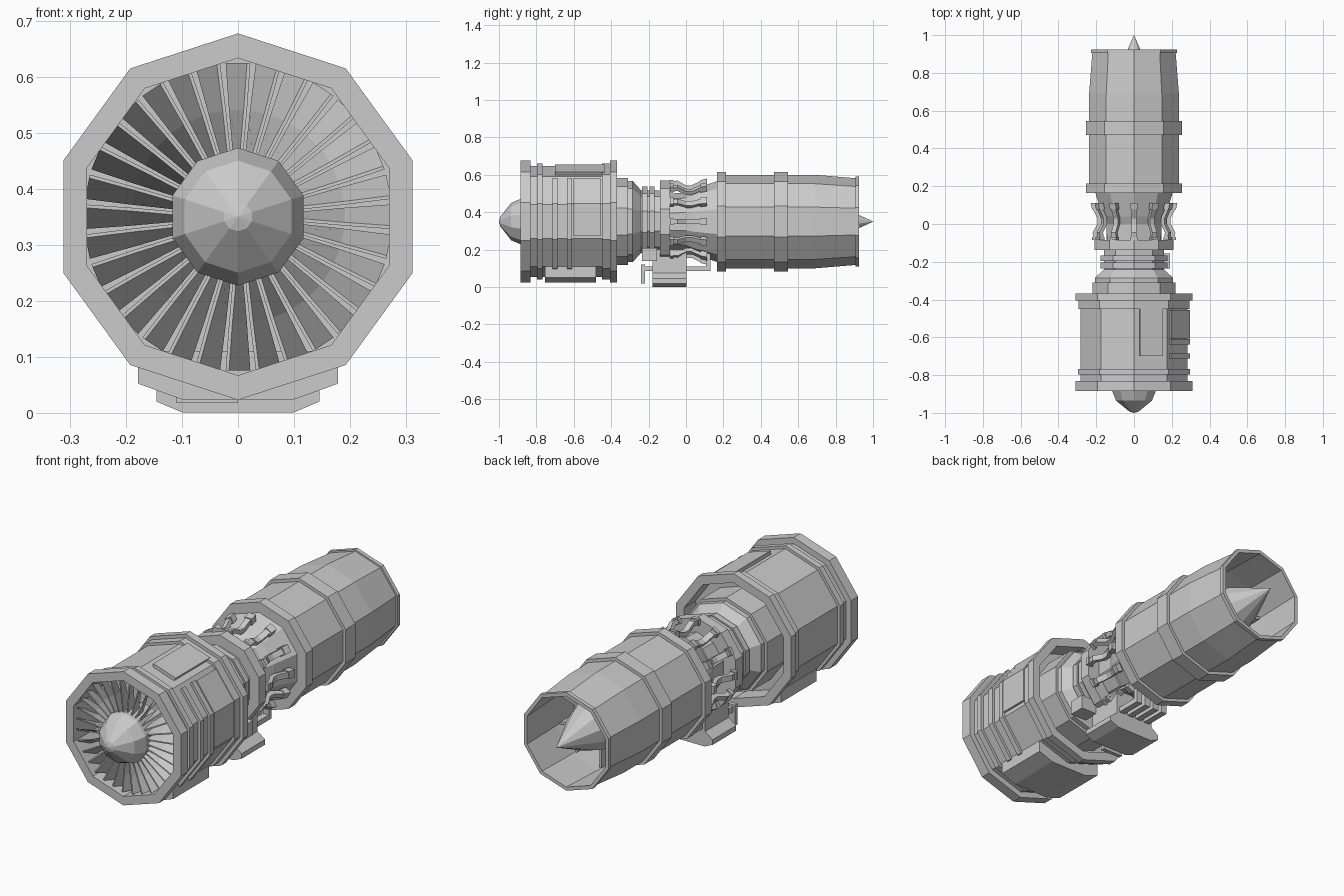
import bpy, bmesh
from math import sin, cos, radians, pi
from mathutils import Vector

if "Cube" in bpy.data.objects:
    bpy.data.objects.remove(bpy.data.objects["Cube"])

CZ = 0.35   # height of the engine axis


def polar(r, deg, y, side=0.0):
    """Point at radius r and angle deg round the axis, shifted sideways."""
    a = radians(deg)
    return Vector((r * cos(a) - side * sin(a), y, CZ + r * sin(a) + side * cos(a)))


def build(name, lofts):
    """Make one object from lofts; each loft is (rings, closed)."""
    bm = bmesh.new()
    for rings, closed in lofts:
        vs = [[bm.verts.new(p) for p in ring] for ring in rings]
        n, m = len(vs), len(vs[0])
        for i in range(n if closed else n - 1):
            a, b = vs[i], vs[(i + 1) % n]
            for j in range(m):
                k = (j + 1) % m
                bm.faces.new((a[j], a[k], b[k], b[j]))
        if not closed:
            bm.faces.new(vs[0])
            bm.faces.new(vs[-1][::-1])
    bmesh.ops.recalc_face_normals(bm, faces=bm.faces[:])
    me = bpy.data.meshes.new(name)
    bm.to_mesh(me)
    bm.free()
    ob = bpy.data.objects.new(name, me)
    bpy.context.collection.objects.link(ob)
    return ob


def turned(profile, closed=False, sides=10):
    return [[polar(r, 90 + 360 / sides * k, y) for k in range(sides)] for r, y in profile], closed


def box(x0, x1, y0, y1, z0, z1):
    return [[(x0, y, z0), (x1, y, z0), (x1, y, z1), (x0, y, z1)] for y in (y0, y1)], False


def prism(outline, y0, y1):
    return [[(x, y, z) for x, z in outline] for y in (y0, y1)], False


def arc_plate(a0, a1, r0, r1, y0, y1):
    """Plate that follows the ten-sided casing from angle a0 to a1."""
    angles = [a0] + [a for a in range(-90, 271, 36) if a0 < a < a1] + [a1]
    rings = []
    for a in angles:
        f = cos(pi / 10) / cos(radians((a - 90) % 36 - 18))
        rings.append([polar(r * f, a, y) for r, y in ((r0, y0), (r1, y0), (r1, y1), (r0, y1))])
    return rings, False


# Fan duct: hollow casing with end flanges and a full rib
build("fan_casing", [turned([
    (.327, -.885), (.327, -.832), (.297, -.832), (.297, -.797), (.311, -.797), (.311, -.768),
    (.297, -.768), (.297, -.45), (.31, -.45), (.31, -.406), (.327, -.406), (.327, -.368),
    (.283, -.368), (.283, -.885)], True)])
build("casing_ribs", [arc_plate(-62, 50, .29, .311, y, y + .027) for y in (-.713, -.637)])
build("top_hatch", [arc_plate(60, 84, .29, .315, -.70, -.435)])
build("side_hatch", [arc_plate(-14, 49, .29, .312, -.605, -.455)])
build("belly_box", [prism([(-.178, .11), (-.178, .052), (-.10, .024), (.10, .024),
                           (.178, .052), (.178, .11)], -.755, -.48)])

# Nose spinner and fan
build("spinner", [turned([(.001, -1), (.026, -.993), (.10, -.935), (.123, -.88), (.123, -.74)])])
blades = []
for k in range(32):
    rings = []
    for r, tang in ((.11, .006), (.19, .013), (.274, .019)):
        t = .003
        rings.append([polar(r, k * 11.25, y, s) for y, s in
                      ((-.865, -tang - t), (-.865, -tang + t), (-.79, tang + t), (-.79, tang - t))])
    blades.append((rings, False))
build("fan_blades", blades)
build("fan_back_wall", [turned([(.285, -.70), (.285, -.46)])])

# Compressor core, waist rings and cone behind them
build("core", [turned([
    (.232, -.50), (.232, -.31), (.217, -.31), (.217, -.285), (.167, -.24), (.167, -.235),
    (.187, -.235), (.187, -.205), (.167, -.205), (.167, -.195), (.187, -.195), (.187, -.168),
    (.167, -.168), (.167, -.138), (.22, -.138), (.22, -.085), (.15, -.085), (.155, 0),
    (.175, .04), (.22, .18)])])

# Twelve bent ducts with end flanges round the cone
path = [(.202, -.085), (.208, -.045), (.183, 0), (.183, .03), (.21, .085)]
ducts = []
for k in range(12):
    a = 30 * k

    def section(r, y, w, t):
        return [polar(r + dr, a, y, s) for dr, s in ((-t, -w), (t, -w), (t, w), (-t, w))]
    ducts.append(([section(r, y, .014, .011) for r, y in path], False))
    ducts.append(([section(r, y, .019, .016) for r, y in ((.206, .078), (.214, .112))], False))
    ducts.append(([section(.207, y, .019, .016) for y in (-.085, -.068)], False))
build("bypass_ducts", ducts)

# Rear jet pipe: hollow, with three bands
build("jet_pipe", [turned([
    (.20, .165), (.266, .165), (.266, .215), (.25, .215), (.25, .47), (.266, .47), (.266, .545),
    (.25, .545), (.25, .69), (.232, .905), (.24, .905), (.24, .925), (.222, .925),
    (.232, .69), (.232, .55), (.001, .55), (.001, .165)], True)])
build("exhaust_cone", [turned([(.15, .55), (.15, .62), (.10, .78), (.001, 1)])])
build("exhaust_struts", [([[polar(r, 90 + 36 * k, y, s) for y, s in
                            ((.57, -.006), (.57, .006), (.66, .006), (.66, -.006))]
                           for r in (.13, .23)], False) for k in range(10)])

# Gearbox and accessories below the waist
build("gearbox", [prism([(-.10, .001), (.10, .001), (.145, .02), (.145, .045), (.105, .075),
                         (.105, .20), (-.105, .20), (-.105, .075), (-.145, .045),
                         (-.145, .02)], -.18, .002)])
build("gearbox_front_pump", [box(-.10, .0, -.225, -.17, .085, .11),
                             box(-.11, .0, -.24, -.22, .018, .12)])
build("gearbox_rear_pipes", [p for x in (-.075, -.025, .025, .075) for p in (
    box(x - .016, x + .016, -.01, .13, .085, .11),
    box(x - .016, x + .016, .108, .13, .11, .19))])
build("side_accessory", [box(.10, .19, -.235, -.155, .14, .21)])
